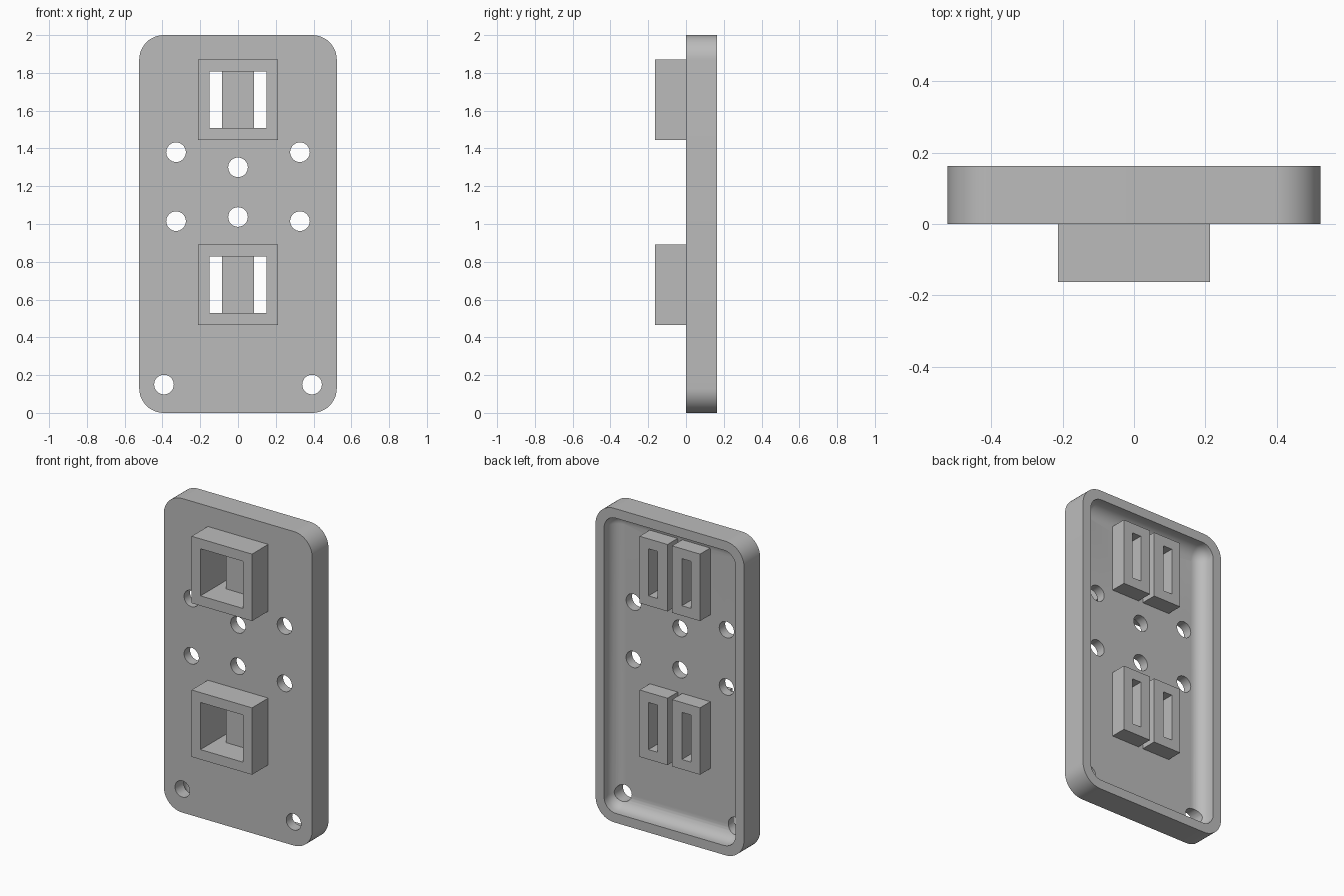
import bpy, bmesh, math
from mathutils import Matrix, Vector

cube = bpy.data.objects.get("Cube")
if cube:
    bpy.data.objects.remove(cube, do_unlink=True)

grey = bpy.data.materials.new("plain grey")
grey.use_nodes = True
COLOUR = (0.5, 0.5, 0.5, 1)
grey.diffuse_color = COLOUR
grey.node_tree.nodes["Principled BSDF"].inputs["Base Color"].default_value = COLOUR

HALF_W, HEIGHT, DEPTH = 0.523, 2.0, 0.163
WALL, FLOOR, CORNER, COVE = 0.06, 0.06, 0.13, 0.08
OUTER, INNER = 0.213, 0.15              # half sizes of socket and opening
SOCKET_HEIGHTS = (0.678, 1.657)
SLOT_IN, GAP = 0.085, 0.016


def add_object(name, bm):
    bmesh.ops.recalc_face_normals(bm, faces=bm.faces)
    mesh = bpy.data.meshes.new(name)
    bm.to_mesh(mesh)
    bm.free()
    mesh.materials.append(grey)
    obj = bpy.data.objects.new(name, mesh)
    bpy.context.collection.objects.link(obj)
    return obj


def rounded_loop(bm, inset, radius, y, steps=12):
    """Rounded rectangle of vertices at depth y, inset from the plate edge."""
    verts = []
    cx, cz = HALF_W - inset - radius, HEIGHT / 2 - inset - radius
    for k, (sx, sz) in enumerate(((1, 1), (-1, 1), (-1, -1), (1, -1))):
        for i in range(steps + 1):
            a = math.pi / 2 * (k + i / steps)
            verts.append(bm.verts.new((sx * cx + radius * math.cos(a), y,
                                       HEIGHT / 2 + sz * cz + radius * math.sin(a))))
    return verts


def bridge(bm, a, b):
    n = len(a)
    for i in range(n):
        bm.faces.new((a[i], a[(i + 1) % n], b[(i + 1) % n], b[i]))


def frame(name, outer, inner, y0, y1):
    """Rectangular tube; each rectangle is (x0, x1, z0, z1)."""
    bm = bmesh.new()
    loops = []
    for (x0, x1, z0, z1), y in ((outer, y0), (outer, y1), (inner, y1), (inner, y0)):
        loops.append([bm.verts.new((x, y, z)) for x, z in
                      ((x0, z0), (x1, z0), (x1, z1), (x0, z1))])
    for i in range(4):
        bridge(bm, loops[i], loops[(i + 1) % 4])
    return add_object(name, bm)


# Tray plate: outer wall, rim, then a coved recess
bm = bmesh.new()
loops = [rounded_loop(bm, 0, CORNER, 0), rounded_loop(bm, 0, CORNER, DEPTH),
         rounded_loop(bm, WALL, COVE + 0.002, DEPTH)]
for i in range(9):
    a = math.pi / 2 * i / 8
    d = COVE * (1 - math.cos(a))
    loops.append(rounded_loop(bm, WALL + d, COVE + 0.002 - d,
                              FLOOR + COVE * (1 - math.sin(a))))
for a, b in zip(loops, loops[1:]):
    bridge(bm, a, b)
bm.faces.new(loops[0])
bm.faces.new(loops[-1])
plate = add_object("plate", bm)

# Cutter: screw holes and socket slots
bm = bmesh.new()
holes = [(0, 1.3), (0, 1.037)]
for x, z in ((0.328, 1.38), (0.328, 1.015), (0.392, 0.15)):
    holes += [(x, z), (-x, z)]
for x, z in holes:
    bmesh.ops.create_cone(bm, cap_ends=True, segments=32, radius1=0.052, radius2=0.052,
                          depth=1, matrix=Matrix.Translation((x, 0, z))
                          @ Matrix.Rotation(math.pi / 2, 4, 'X'))
for z in SOCKET_HEIGHTS:
    for side in (-1, 1):
        bmesh.ops.create_cube(bm, size=1, matrix=Matrix.Translation(
            (side * (SLOT_IN + INNER) / 2, 0, z))
            @ Matrix.Diagonal((INNER - SLOT_IN, 1, 2 * INNER, 1)))
cutter = add_object("cutter", bm)
cutter.hide_render = True

cut = plate.modifiers.new("holes", 'BOOLEAN')
cut.operation, cut.solver, cut.object = 'DIFFERENCE', 'EXACT', cutter
bpy.context.view_layer.objects.active = plate
bpy.ops.object.select_all(action='DESELECT')
plate.select_set(True)
bpy.ops.object.modifier_apply(modifier=cut.name)
bpy.data.objects.remove(cutter, do_unlink=True)
bpy.ops.object.shade_smooth_by_angle(angle=math.radians(30))

# Front sockets and the paired slotted blocks behind them
for level, z in zip(("lower", "upper"), SOCKET_HEIGHTS):
    frame(level + "_socket", (-OUTER, OUTER, z - OUTER, z + OUTER),
          (-INNER, INNER, z - INNER, z + INNER), -DEPTH, 0)
    for side, s in (("left", 1), ("right", -1)):
        frame(f"{level}_{side}_back_block",
              (s * GAP, s * OUTER, z - OUTER, z + OUTER),
              (s * SLOT_IN, s * INNER, z - INNER, z + INNER), FLOOR, DEPTH)
